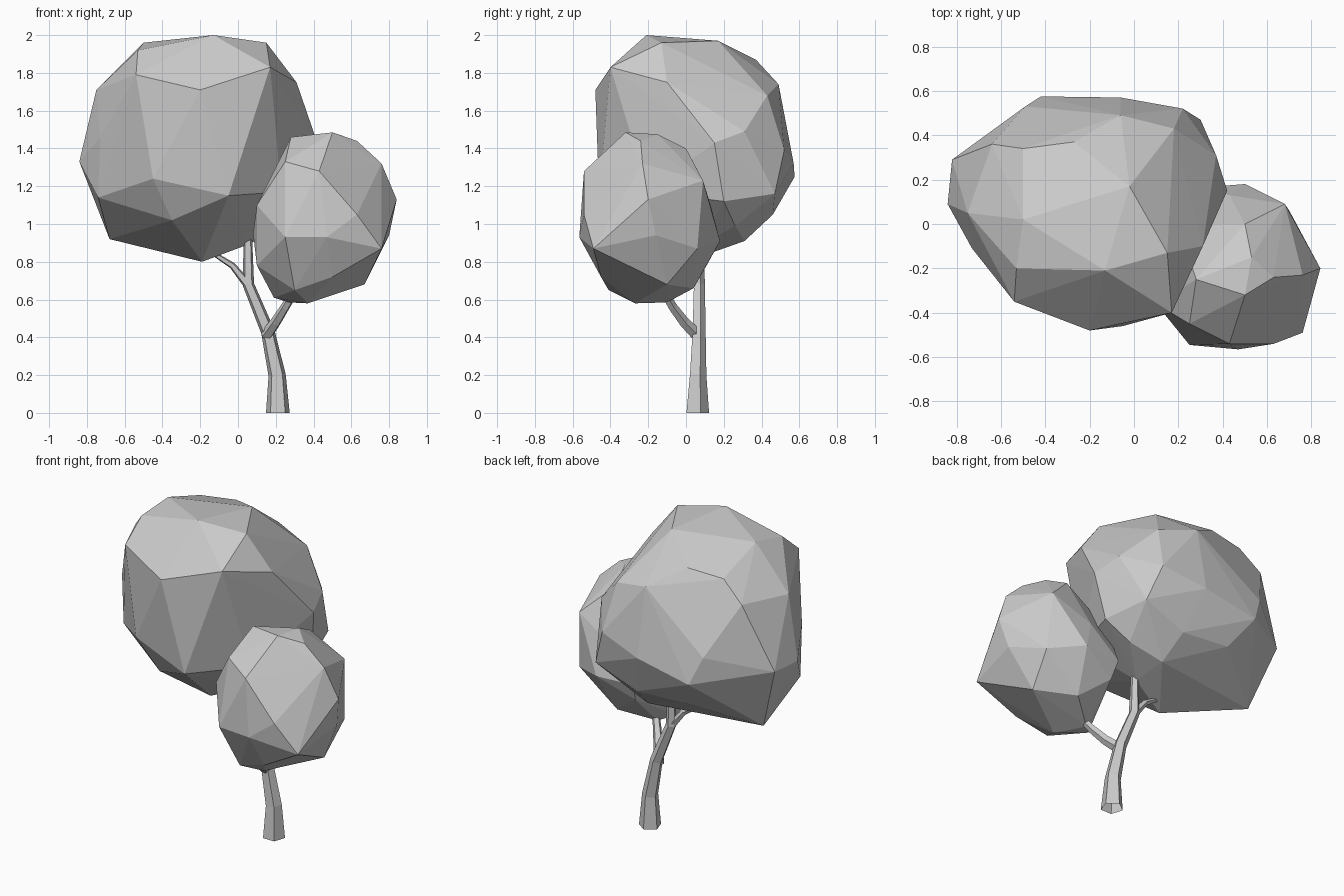
import bpy
import bmesh
from mathutils import Vector, Matrix
from math import cos, sin, radians

default_cube = bpy.data.objects.get("Cube")
if default_cube:
    bpy.data.objects.remove(default_cube, do_unlink=True)


def make_material(name, colour):
    material = bpy.data.materials.new(name)
    material.use_nodes = True
    material.diffuse_color = colour
    material.node_tree.nodes["Principled BSDF"].inputs["Base Color"].default_value = colour
    return material


grey = make_material("plain grey", (0.6, 0.6, 0.6, 1))


def finish(name, bm):
    """Turn a bmesh into a flat-shaded object in the scene."""
    bmesh.ops.recalc_face_normals(bm, faces=bm.faces)
    mesh = bpy.data.meshes.new(name)
    bm.to_mesh(mesh)
    bm.free()
    mesh.materials.append(grey)
    obj = bpy.data.objects.new(name, mesh)
    bpy.context.collection.objects.link(obj)
    return obj


def crown(name, *corners):
    """Faceted foliage mass: the convex skin stretched over its corners."""
    bm = bmesh.new()
    for corner in corners:
        bm.verts.new(corner)
    result = bmesh.ops.convex_hull(bm, input=bm.verts)
    loose = {g for g in result["geom_interior"] + result["geom_unused"]
             if isinstance(g, bmesh.types.BMVert)}
    bmesh.ops.delete(bm, geom=list(loose), context="VERTS")
    return finish(name, bm)


def limb(name, path, radii, sides=5):
    """Tapered pentagonal limb lofted along a path, open at its foot."""
    bm = bmesh.new()
    points = [Vector(p) for p in path]
    rings = []
    for i, (point, radius) in enumerate(zip(points, radii)):
        along = points[min(i + 1, len(points) - 1)] - points[max(i - 1, 0)]
        turn = Vector((0, 0, 1)).rotation_difference(along).to_matrix()
        if point.z == 0:
            turn = Matrix.Identity(3)
        ring = []
        for k in range(sides):
            angle = radians(90 + 360 * k / sides)
            offset = Vector((cos(angle), sin(angle), 0)) * radius
            ring.append(bm.verts.new(point + turn @ offset))
        rings.append(ring)
    for low, high in zip(rings, rings[1:]):
        for k in range(sides):
            n = (k + 1) % sides
            bm.faces.new((low[k], low[n], high[n], high[k]))
    bm.faces.new(rings[-1])
    return finish(name, bm)


# Trunk, bending and rising into the large crown
limb("trunk",
     [(.211, .056, 0), (.207, .06, .2), (.158, .066, .43), (.055, .068, .68), (.052, .07, .95)],
     [.066, .048, .038, .032, .023])

# Branches
limb("left_branch",
     [(.15, .06, .41), (.2, -.01, .48), (.25, -.07, .56), (.31, -.13, .66)],
     [.034, .029, .025, .022])
limb("right_branch",
     [(.06, .065, .67), (-.03, .06, .78), (-.14, .05, .85)], [.026, .018, .012])

# Large crown, listed from the top down
crown("large_crown",
      (-.13, -.21, 2), (-.53, -.2, 1.92), (-.5, .02, 1.96), (.15, -.13, 1.96), (-.02, .17, 1.97),
      (-.27, .37, 1.87), (-.5, .34, 1.85), (-.54, -.35, 1.79), (-.2, -.48, 1.71),
      (.17, -.4, 1.83), (.31, -.1, 1.75), (.18, .43, 1.68), (-.06, .49, 1.74),
      (-.75, .05, 1.71), (-.64, .36, 1.73),
      (.37, .31, 1.49), (.42, .15, 1.43), (.22, .52, 1.39), (-.06, .57, 1.32),
      (-.49, .53, 1.42), (-.42, .575, 1.25),
      (-.84, .09, 1.33), (-.82, .29, 1.33), (-.73, -.11, 1.46), (-.45, -.37, 1.24),
      (-.05, -.46, 1.15), (-.74, -.08, 1.14), (.23, -.2, 1.17), (.3, .47, 1.16),
      (.38, .2, 1.12), (-.35, -.28, 1.02), (-.3, .47, 1.07), (.02, .46, 1.05), (-.68, .2, .92),
      (.25, .26, .99), (-.19, 0, .8), (.05, .08, .89), (.05, .31, .91))

# Small crown, listed from the top down
crown("small_crown",
      (.5, -.32, 1.485), (.28, -.25, 1.46), (.53, -.15, 1.475), (.63, -.24, 1.44),
      (.5, 0, 1.4), (.76, -.23, 1.32), (.25, -.45, 1.33), (.43, -.54, 1.28), (.68, .09, 1.23),
      (.84, -.2, 1.13), (.43, .13, 1.1), (.1, -.36, 1.1), (.2, 0, 1.2), (.63, -.54, 1.05),
      (.47, -.565, .93), (.25, -.545, .93), (.8, -.16, .94), (.08, -.2, .95), (.5, .18, .91),
      (.76, -.49, .87), (.7, .06, .87), (.25, .16, .91), (.27, .12, .8), (.1, -.3, .78),
      (.5, -.45, .72), (.67, -.1, .68), (.45, .04, .66), (.3, -.41, .65), (.19, -.18, .61),
      (.27, -.1, .585), (.37, -.27, .58))
